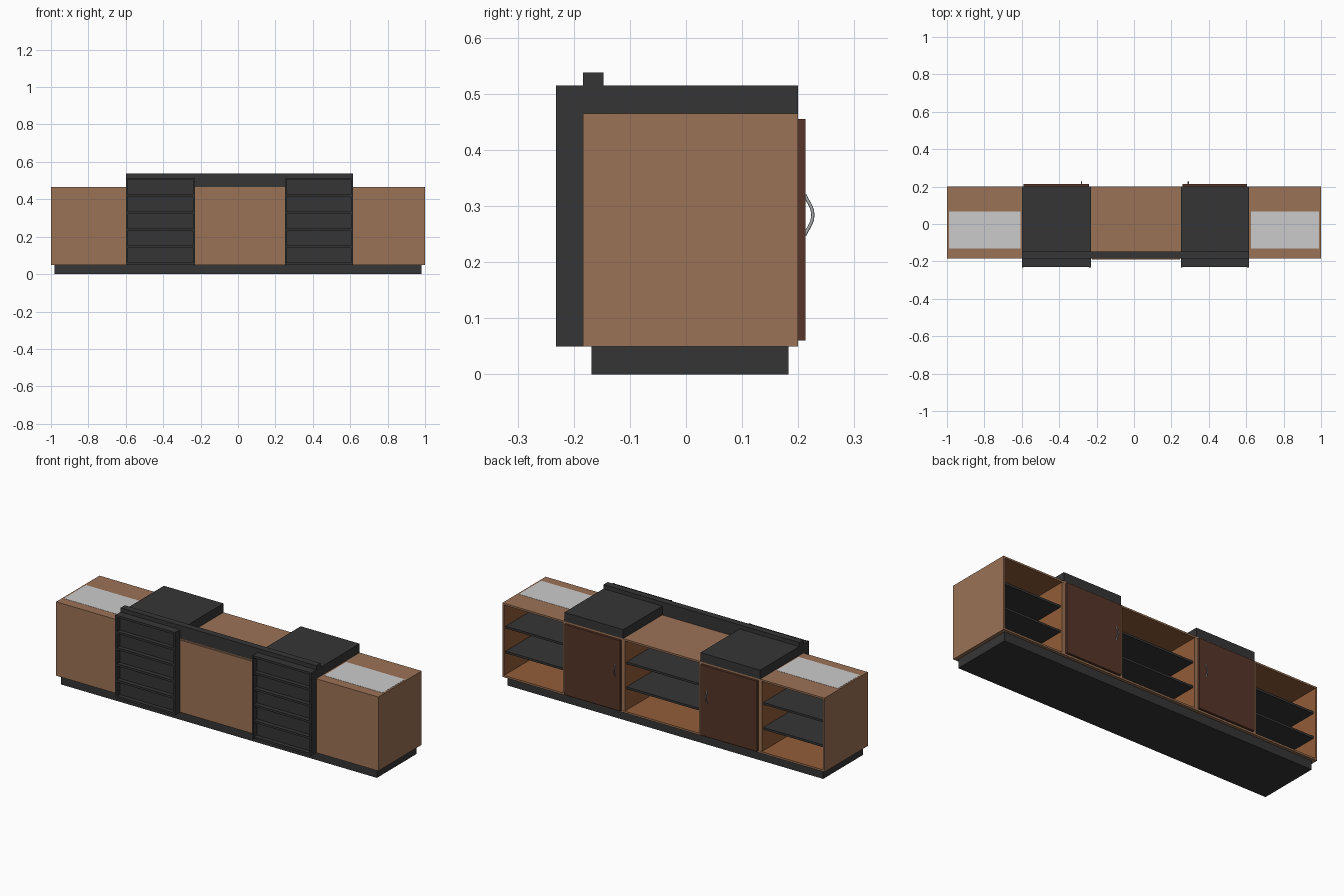
import bpy
from mathutils import Vector

cube = bpy.data.objects.get("Cube")
if cube:
    bpy.data.objects.remove(cube, do_unlink=True)


def material(name, color):
    m = bpy.data.materials.new(name)
    m.use_nodes = True
    rgba = (*color, 1)
    m.diffuse_color = rgba
    m.node_tree.nodes["Principled BSDF"].inputs["Base Color"].default_value = rgba
    return m


wood = material("warm wood", (0.33, 0.17, 0.092))
inner_wood = material("inner wood", (0.29, 0.11, 0.04))
door_wood = material("dark brown door", (0.095, 0.035, 0.022))
charcoal = material("charcoal", (0.036, 0.036, 0.036))
pale = material("pale grey panel", (0.6, 0.6, 0.6))
metal = material("handle metal", (0.4, 0.41, 0.42))


def box(name, x, y, z, mat):
    """Box spanning the given (low, high) ranges."""
    corners = [(a, b, c) for a in x for b in y for c in z]
    faces = [(0, 1, 3, 2), (4, 6, 7, 5), (0, 4, 5, 1),
             (2, 3, 7, 6), (0, 2, 6, 4), (1, 5, 7, 3)]
    mesh = bpy.data.meshes.new(name)
    mesh.from_pydata(corners, [], faces)
    mesh.materials.append(mat)
    ob = bpy.data.objects.new(name, mesh)
    bpy.context.collection.objects.link(ob)
    return ob


def paint(ob, mat, rule):
    """Give a second material to faces whose normal passes the rule."""
    ob.data.materials.append(mat)
    for p in ob.data.polygons:
        if rule(p.normal):
            p.material_index = 1


FRONT, BACK, LOW, HIGH, T = -0.184, 0.2, 0.05, 0.465, 0.01
towers = [(-0.6, -0.23), (0.25, 0.615)]
bays = [(-1, -0.6), (-0.23, 0.25), (0.615, 1)]

# Plinth and carcass
box("plinth", (-0.98, 0.98), (-0.168, 0.183), (0, LOW), charcoal)
top = box("counter_top", (-1, 1), (FRONT, BACK), (HIGH - T, HIGH), wood)
paint(top, inner_wood, lambda n: n.z < -0.5)
floor = box("cabinet_floor", (-1, 1), (FRONT, BACK), (LOW, LOW + T), wood)
paint(floor, inner_wood, lambda n: n.z > 0.5)
box("front_board", (-1, 1), (FRONT, FRONT + T), (LOW + T, HIGH - T), wood)

# Upright panels, wooden inside and out
for i, x in enumerate((-1, 1 - T)):
    side = box(f"end_panel_{i}", (x, x + T), (FRONT + T, BACK),
               (LOW + T, HIGH - T), wood)
    paint(side, inner_wood, lambda n, x=x: n.x * x < -0.5)
for lo, hi in towers:
    for x in (lo, hi):
        divider = box("divider", (x - T, x + T), (FRONT + T, BACK - 0.001),
                      (LOW + T, HIGH - T), wood)
        paint(divider, inner_wood, lambda n: abs(n.x) > 0.5)

# Open bays with dark lining and two shelves each
for lo, hi in bays:
    x = (lo + T, hi - T)
    box("bay_lining", x, (FRONT + T, FRONT + 2 * T), (LOW + T, HIGH - T), charcoal)
    for z in (0.185, 0.325):
        box("shelf", x, (FRONT + 2 * T, 0.185), (z - 0.006, z + 0.006), charcoal)

# Raised middle front panel
box("middle_front_panel", (-0.225, 0.245), (-0.191, FRONT), (0.055, 0.46), wood)

# Pale inlays on the end counters
for x in ((-0.99, -0.608), (0.625, 0.99)):
    box("counter_inlay", x, (-0.13, 0.067), (HIGH - 0.002, HIGH + 0.001), pale)

# Long rail across the counter
box("counter_rail", (towers[0][0], towers[1][1]), (FRONT, -0.147), (HIGH, 0.538), charcoal)

# Dark towers: top slab, slatted front frame, and back door with handle
for (lo, hi), hx in zip(towers, (-0.28, 0.29)):
    box("tower_top", (lo, hi), (-0.184, BACK), (HIGH, 0.515), charcoal)
    box("slat_backing", (lo + T, hi - T), (-0.205, FRONT), (LOW, 0.515), charcoal)
    for x in (lo, hi - T):
        box("tower_stile", (x, x + T), (-0.232, FRONT), (LOW, 0.515), charcoal)
    for i in range(6):
        z = 0.05 + i * 0.0906
        box("front_slat", (lo + T, hi - T), (-0.229, -0.205), (z, z + 0.012), charcoal)

    box("back_door", (lo + T, hi - T), (BACK, 0.213), (0.06, 0.455), door_wood)
    curve = bpy.data.curves.new("door_handle", "CURVE")
    curve.dimensions = "3D"
    curve.bevel_depth = 0.003
    curve.bevel_resolution = 2
    curve.resolution_u = 6
    curve.use_fill_caps = True
    spline = curve.splines.new("BEZIER")
    spline.bezier_points.add(2)
    for p, (y, z) in zip(spline.bezier_points,
                         ((0.212, 0.248), (0.226, 0.284), (0.212, 0.32))):
        p.co = Vector((hx, y, z))
        p.handle_left_type = p.handle_right_type = "AUTO"
    curve.materials.append(metal)
    handle = bpy.data.objects.new("door_handle", curve)
    bpy.context.collection.objects.link(handle)
